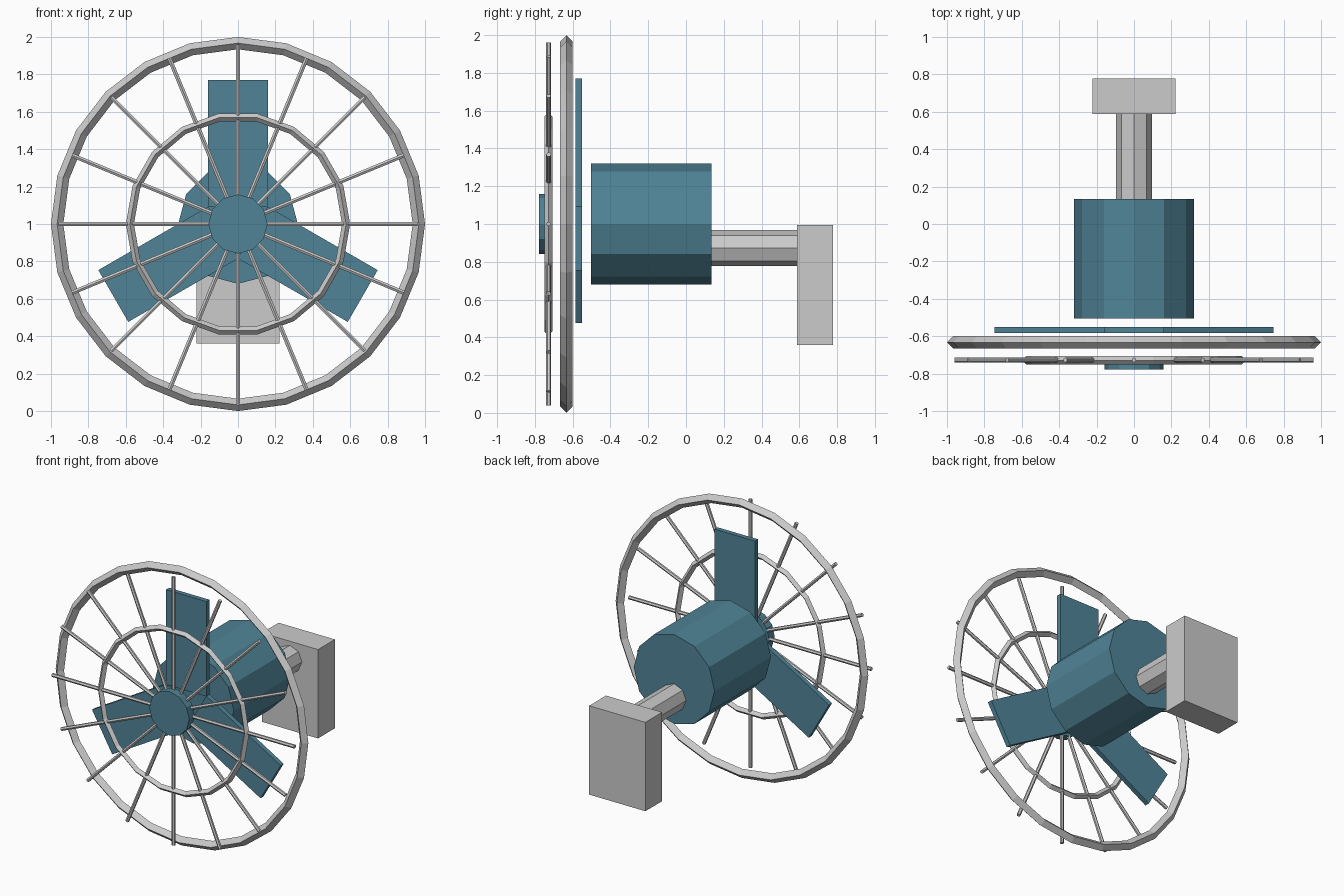
import bpy
from math import pi, sin, cos
from mathutils import Matrix

if "Cube" in bpy.data.objects:
    bpy.data.objects.remove(bpy.data.objects["Cube"])

teal = bpy.data.materials.new("teal_paint")
teal.diffuse_color = (0.08, 0.23, 0.31, 1)
teal.use_nodes = True
teal.node_tree.nodes["Principled BSDF"].inputs["Base Color"].default_value = teal.diffuse_color


def finish(name, mat=None):
    ob = bpy.context.object
    ob.name = name
    if mat:
        ob.data.materials.append(mat)
    return ob


def box(name, center, size, mat=None, angle=0):
    # box spun about the y axis
    bpy.ops.mesh.primitive_cube_add(size=1, location=center)
    ob = finish(name, mat)
    ob.data.transform(Matrix.Diagonal((*size, 1)))
    ob.rotation_euler.y = angle
    return ob


def drum(name, radius, y0, y1, z, sides, mat=None):
    # cylinder lying along y
    bpy.ops.mesh.primitive_cylinder_add(
        vertices=sides, radius=radius, depth=y1 - y0,
        location=(0, (y0 + y1) / 2, z), rotation=(pi / 2, 0, 0))
    return finish(name, mat)


def ring(name, major, minor, y, segments):
    # guard ring with a diamond section
    bpy.ops.mesh.primitive_torus_add(
        major_radius=major, minor_radius=minor, major_segments=segments,
        minor_segments=4, location=(0, y, 1), rotation=(pi / 2, 0, 0))
    return finish(name)


# Guard: two rings, sixteen spokes and a cap
ring("outer_guard_ring", 0.967, 0.033, -0.633, 24)
ring("inner_guard_ring", 0.578, 0.0215, -0.7285, 18)
for i in range(16):
    a = i * pi / 8
    bpy.ops.mesh.primitive_cylinder_add(
        vertices=6, radius=0.013, depth=0.96,
        location=(0.48 * sin(a), -0.727, 1 + 0.48 * cos(a)), rotation=(0, a, 0))
    finish(f"guard_spoke_{i + 1}")
drum("guard_cap", 0.158, -0.777, -0.715, 1.0, 12, teal)

# Three flat blades
for i in range(3):
    a = i * 2 * pi / 3
    box(f"fan_blade_{i + 1}", (0.43 * sin(a), -0.567, 1 + 0.43 * cos(a)),
        (0.32, 0.034, 0.68), teal, a)

# Motor, arm and wall mount
drum("motor_housing", 0.32, -0.504, 0.134, 1.0, 12, teal)
drum("mount_arm", 0.095, 0.12, 0.60, 0.872, 8)
box("wall_mount", (0, 0.682, 0.678), (0.445, 0.19, 0.636))
